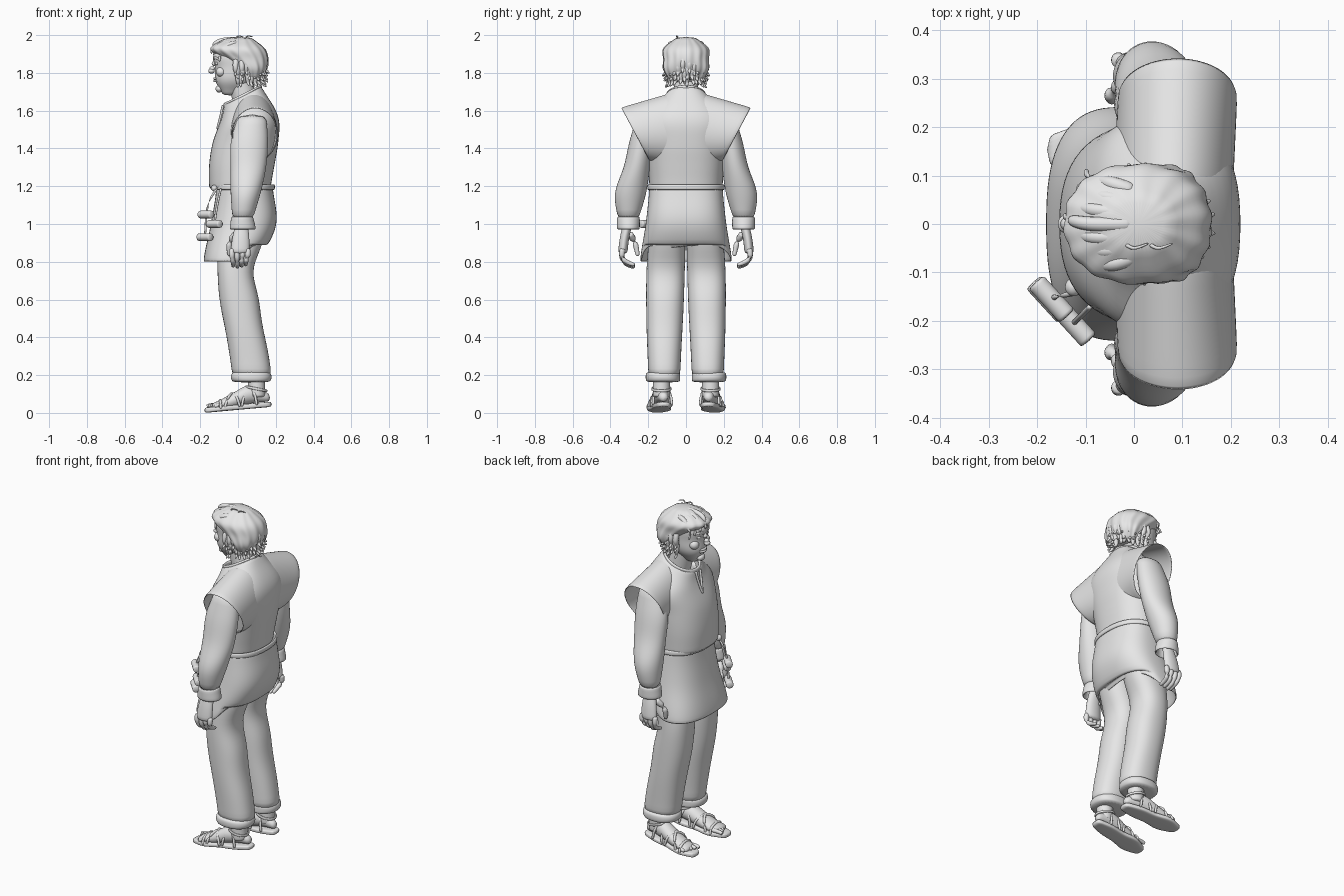
import bpy, bmesh, math, random
from mathutils import Vector

if "Cube" in bpy.data.objects:
    bpy.data.objects.remove(bpy.data.objects["Cube"])
random.seed(4)

clay = bpy.data.materials.new("plain grey")
clay.use_nodes = True
clay.diffuse_color = (.8, .8, .8, 1)
clay.node_tree.nodes["Principled BSDF"].inputs["Base Color"].default_value = clay.diffuse_color


def curve(t, *values):
    """Smooth value at t along evenly spaced keys."""
    last = len(values) - 1
    if last == 0:
        return values[0]
    i = min(int(t * last), last - 1)
    f = t * last - i
    a, b, c, d = values[max(i - 1, 0)], values[i], values[i + 1], values[min(i + 2, last)]
    return b + f * (c - a) / 2 + f * f * (a - 2.5 * b + 2 * c - d / 2) + f ** 3 * (1.5 * (b - c) + (d - a) / 2)


def power(value, exponent):
    return math.copysign(abs(value) ** (2 / exponent), value)


def loft(name, rule, steps=10, sides=24, square=2, shell=0, tweak=None):
    """Skin rings given by rule(t) as a centre and two half axes; a shell stays open."""
    bm = bmesh.new()
    rows = []
    for k in range(steps + 1):
        centre, u, v = (Vector(part) for part in rule(k / steps))
        row = []
        for i in range(sides):
            angle = math.tau * i / sides
            p = centre + u * power(math.cos(angle), square) + v * power(math.sin(angle), square)
            row.append(bm.verts.new(tweak(p, angle) if tweak else p))
        rows.append(row)
    for row, following in zip(rows, rows[1:]):
        for i in range(sides):
            j = (i + 1) % sides
            bm.faces.new((row[i], row[j], following[j], following[i]))
    if not shell:
        bm.faces.new(rows[0])
        bm.faces.new(rows[-1])
    bmesh.ops.recalc_face_normals(bm, faces=bm.faces)
    for face in bm.faces:
        face.smooth = True
    mesh = bpy.data.meshes.new(name)
    bm.to_mesh(mesh)
    bm.free()
    mesh.materials.append(clay)
    ob = bpy.data.objects.new(name, mesh)
    bpy.context.collection.objects.link(ob)
    if shell:
        solid = ob.modifiers.new("thickness", "SOLIDIFY")
        solid.thickness, solid.offset = shell, 0
    ob.modifiers.new("smooth", "SUBSURF").levels = 1


def column(name, top, bottom, front, back, outer, inner=None, side=1, tilt=(0,), **options):
    """Upright part from its four outlines, listed from top to bottom."""
    def rule(t):
        near, far, out = curve(t, *front), curve(t, *back), curve(t, *outer)
        within = curve(t, *inner) if inner else -out
        depth = (far - near) / 2
        centre = (near + depth, side * (out + within) / 2, top + (bottom - top) * t)
        return centre, (depth, 0, depth * curve(t, *tilt)), (0, (out - within) / 2, 0)
    loft(name, rule, **options)


def tube(name, points, radius, tip=1, sides=10, steps=8):
    """Round bar along a smooth path, tapering to a share of its radius."""
    def at(t):
        return Vector([curve(t, *axis) for axis in zip(*points)])

    def rule(t):
        along = (at(min(t + .05, 1)) - at(max(t - .05, 0))).normalized()
        across = along.orthogonal() if abs(along.z) > .9 else along.cross(Vector((0, 0, 1)))
        if abs(along.z) > .9:
            across = along.cross(Vector((1, 0, 0)))
        across.normalize()
        r = radius * (1 - (1 - tip) * t * t)
        return at(t), across * r, along.cross(across) * r
    loft(name, rule, steps, sides)


def ball(name, centre, size):
    def rule(t):
        angle = math.pi * (.04 + .92 * t)
        ring = math.sin(angle)
        middle = Vector(centre) + Vector((0, 0, size[2] * math.cos(angle)))
        return middle, (size[0] * ring, 0, 0), (0, size[1] * ring, 0)
    loft(name, rule, 8, 14)


# Tunic body, collar, belt and skirt
column("tunic_body", 1.68, 1.19, (-.07, -.09, -.13, -.15, -.15), (.12, .21, .21, .19, .17),
       (.1, .22, .21, .2, .19), tilt=(.5, .1, 0, 0, 0), steps=14, sides=32, square=2.4, shell=.008)
column("collar", 1.69, 1.66, (-.07,), (.12,), (.1,), tilt=(.5,), steps=2, shell=.015)
column("belt", 1.21, 1.18, (-.14,), (.19,), (.2,), steps=2, sides=32, square=2.4, shell=.012)


def raise_back_hem(p, angle):
    if p.z < .86:
        p.z += .08 * min(1, max(0, p.x * 12)) + .008 * math.sin(5 * angle) * (p.x > 0)
    return p


column("tunic_skirt", 1.2, .8, (-.11, -.14, -.18), (.18, .2, .12), (.19, .21, .24),
       sides=40, square=2.6, shell=.008, tweak=raise_back_hem)

# Neck, head and face
tube("neck", [(.05, 0, 1.6), (.01, 0, 1.76)], .065, sides=20)
column("head", 1.98, 1.68, (-.04, -.13, -.122, -.12, -.08), (.06, .11, .11, .08, 0),
       (.04, .09, .09, .08, .03), steps=14, square=2.2)
tube("nose", [(-.11, 0, 1.87), (-.13, 0, 1.84), (-.14, 0, 1.81)], .015)
ball("nose_tip", (-.14, 0, 1.81), (.018, .02, .014))
ball("chin", (-.1, 0, 1.715), (.02, .03, .02))
for z in (1.757, 1.77):
    tube("lip", [(-.11, -.03, z), (-.125, 0, z), (-.11, .03, z)], .007)

# Hair cap with ridged strands
def strands(p, angle):
    ridge = 1 + .025 * math.sin(14 * angle)
    return Vector((p.x * ridge, p.y * ridge, p.z))


column("hair_cap", 1.99, 1.76, (-.05, -.15, -.08, 0, .03), (.07, .14, .16, .15, .12),
       (.05, .12, .12, .12, .09), steps=12, sides=56, square=2.2, tweak=strands)

# Overlapping back locks that flick out, fringe and wisps
for row in range(3):
    for i in range(16):
        turn = math.radians(-100 + 200 * i / 15 + random.uniform(-4, 4))
        drop = random.uniform(-.01, .01) - .03 * row
        shrink = 1 - .06 * row
        path = []
        for reach, z in ((.12, 1.88), (.135, 1.84), (.13, 1.81), (.155, 1.79)):
            path.append((.015 + math.cos(turn) * reach * shrink, math.sin(turn) * reach * shrink * .82, z + drop))
        tube("back_lock", path, .018, .15, sides=8)
for i in range(-3, 4):
    y = .028 * i
    edge = abs(y) / 2
    tube("fringe_lock", [(0, y * .8, 1.975 - edge / 2), (edge - .09, y, 1.97 - edge / 2),
                         (edge - .135, y + .01, 1.94 - edge), (edge - .14, y * 1.1 + .02, 1.9 - edge)], .018, .2, sides=8)
for x in (-.02, .03):
    tube("wisp", [(x, -.04, 1.975), (x + .02, -.05, 1.995), (x + .05, -.04, 1.99)], .005, .4, sides=6)

for side, s in (("left", -1), ("right", 1)):
    def mirrored(*points):
        return [(x, s * y, z) for x, y, z in points]

    # Paired face parts and the neck slit
    ball(side + "_eye", (-.11, s * .037, 1.85), (.013, .016, .01))
    ball(side + "_cheek", (-.09, s * .05, 1.805), (.028, .03, .027))
    ball(side + "_ear", (0, s * .1, 1.825), (.024, .016, .036))
    tube(side + "_brow", mirrored((-.125, .015, 1.87), (-.12, .04, 1.88), (-.1, .07, 1.87)), .008, .6)
    tube(side + "_slit_edge", mirrored((-.08, .02, 1.63), (-.09, .015, 1.58), (-.11, 0, 1.5)), .007)

    # Wide cap sleeve with a slanting opening
    def shoulder(t):
        return (.08 + .01 * t, s * (.05 + .22 * t), 1.5 - .025 * t), (.12, 0, 0), (0, s * (.03 + .044 * t), .19 - .052 * t)
    loft(side + "_shoulder_cap", shoulder, 5, 32, shell=.008)

    # Sleeve and flared cuff
    column(side + "_sleeve", 1.58, 1.02, (0, -.04, -.04, -.04, -.03), (.15, .16, .15, .12, .08),
           (.26, .3, .33, .38, .36), (.16, .17, .19, .21, .25), s)
    column(side + "_cuff", 1.04, .97, (-.03, -.04), (.075, .09), (.36,), (.25,), s, steps=3, shell=.012)

    # Hand with curled fingers
    column(side + "_palm", 1.02, .84, (-.01, -.03, -.04), (.05, .06, .06), (.33, .35, .36), (.28, .3, .31), s, steps=6)
    for i in range(4):
        x = .028 * i - .032
        low = .77 + .006 * abs(i - 1)
        tube(side + "_finger", mirrored((x, .335, .87), (x, .34, .83), (x * .8, .32, low + .02), (x * .8, .27, low)), .016, .6)
    tube(side + "_thumb", mirrored((-.01, .3, .95), (-.045, .27, .9), (-.045, .255, .83)), .019, .5)

    # Trouser leg and rolled cuff
    column(side + "_trouser_leg", 1.04, .18, (-.1, -.11, -.1, -.06, -.03), (.16, .13, .08, .11, .13, .16, .18),
           (.19, .21, .21, .2), (0, .01, .03), s, steps=16, square=2.3)
    column(side + "_trouser_cuff", .22, .16, (-.03, -.04, -.03), (.17, .18, .17), (.21, .215, .21),
           (.03,), s, steps=4, sides=28, square=2.3)

    # Foot, splayed outward, on a sandal sole that rises to the heel
    def middle(x):
        return s * (.135 - x / 10)

    def sole_height(x):
        return .03 + x * .09

    def foot(t):
        x = .17 - .31 * t
        return (x, middle(x), curve(t, .08, .1, .06, .035)), (0, curve(t, .02, .045, .05, .05), 0), (0, 0, curve(t, .02, .05, .04, .015))

    def sole(t):
        x = .18 - .36 * t
        return (x, middle(x), sole_height(x)), (0, curve(t, .03, .05, .05, .065, .03), 0), (0, 0, .014)
    loft(side + "_foot", foot)
    loft(side + "_sole", sole, 12, square=4)
    tube(side + "_ankle", mirrored((.095, .13, .25), (.1, .13, .08)), .046, sides=16)
    for i in range(5):
        y = .021 * (i - 2) + .15
        tip = .01 * i - .165
        tube(side + "_toe", mirrored((-.1, y, .04), (tip + .02, y, .04), (tip, y, .034)), .013, .7, sides=8)

    # Crossing sandal straps
    for start, end, wide, high in ((-.09, -.1, .06, .045), (-.07, .01, .056, .075), (.01, -.07, .056, .075),
                                   (.02, .1, .05, .1), (.1, .03, .05, .1)):
        arch = []
        for k in range(9):
            turn = math.pi * k / 8
            x = start + (end - start) * k / 8
            arch.append((x, middle(x) - wide * math.cos(turn), sole_height(x) + high * math.sin(turn) ** .7))
        tube(side + "_strap", arch, .008, sides=8, steps=16)
    column(side + "_ankle_strap", .135, .12, (.042,), (.152,), (.18,), (.08,), s, tilt=(-.2,), steps=2, shell=.008)

# Wooden toggles hung from the belt on cords
reach = Vector((.033, -.036, 0))
for spot in ((-.17, -.155, 1.05), (-.125, -.205, 1), (-.175, -.155, .93)):
    tube("toggle", [Vector(spot) - reach, Vector(spot) + reach], .021, sides=16)
tube("toggle_cord", [(-.11, -.14, 1.19), (-.16, -.15, 1.1), (-.175, -.155, .93)], .006)
tube("toggle_cord", [(-.09, -.17, 1.19), (-.11, -.19, 1.1), (-.125, -.205, 1)], .006)
ball("belt_knot", (-.125, -.13, 1.19), (.018, .02, .018))
